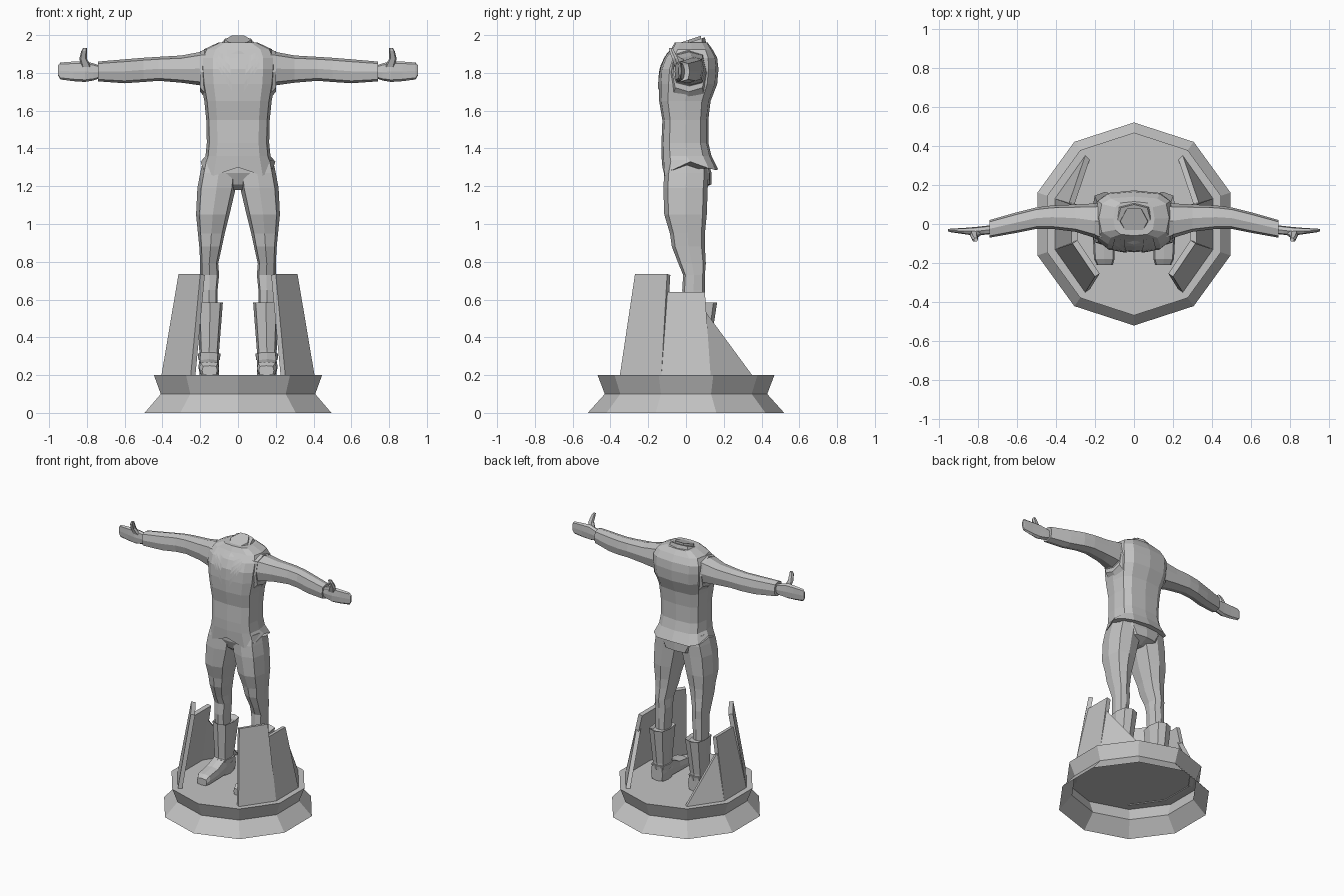
import bpy, bmesh, math
from mathutils import Vector

cube = bpy.data.objects.get("Cube")
if cube:
    bpy.data.objects.remove(cube, do_unlink=True)

grey = bpy.data.materials.new("stone grey")
grey.use_nodes = True
COLOUR = (0.55, 0.55, 0.55, 1)
grey.diffuse_color = COLOUR
grey.node_tree.nodes["Principled BSDF"].inputs["Base Color"].default_value = COLOUR


def finish(name, bm, mirror=False, recalc=True):
    if recalc:
        bmesh.ops.recalc_face_normals(bm, faces=bm.faces[:])
    mesh = bpy.data.meshes.new(name)
    bm.to_mesh(mesh)
    bm.free()
    mesh.materials.append(grey)
    obj = bpy.data.objects.new(name, mesh)
    bpy.context.collection.objects.link(obj)
    if mirror:
        mod = obj.modifiers.new("mirror", "MIRROR")
        mod.use_mirror_merge = False
    return obj


def loft(name, rows, axis="z", sides=8, power=0.65, mirror=False, edit=None, caps=(True, True)):
    """Skin rounded sections; each row is position, a min, a max, b min, b max."""
    bm = bmesh.new()
    rings = []
    for t, a0, a1, b0, b1 in rows:
        ring = []
        for i in range(sides):
            ang = math.tau * i / sides
            c, s = math.cos(ang), math.sin(ang)
            a = (a0 + a1) / 2 + (a1 - a0) / 2 * math.copysign(abs(c) ** power, c)
            b = (b0 + b1) / 2 + (b1 - b0) / 2 * math.copysign(abs(s) ** power, s)
            ring.append(bm.verts.new({"z": (a, b, t), "x": (t, a, b), "y": (a, t, b)}[axis]))
        rings.append(ring)
    for low, high in zip(rings, rings[1:]):
        for i in range(sides):
            j = (i + 1) % sides
            bm.faces.new((low[i], low[j], high[j], high[i]))
    if caps[0]:
        bm.faces.new(rings[0])
    if caps[1]:
        bm.faces.new(rings[-1])
    if edit:
        edit(rings)
    return finish(name, bm, mirror)


# Ten-sided plinth, open underneath
bm = bmesh.new()
rings = []
for r, z in ((0.52, 0), (0.43, 0.1), (0.468, 0.2)):
    rings.append([bm.verts.new((r * math.sin(math.tau * i / 10), r * math.cos(math.tau * i / 10), z))
                  for i in range(10)])
for low, high in zip(rings, rings[1:]):
    for i in range(10):
        bm.faces.new((low[i], low[i - 1], high[i - 1], high[i]))
bm.faces.new(rings[-1])
finish("plinth", bm)


# Leaning wall panels at each side
def panel(name, points):
    bm = bmesh.new()
    face = bm.faces.new([bm.verts.new(p) for p in points])
    face.normal_update()
    if face.normal.dot(Vector((points[0][0], points[0][1], 0))) < 0:
        face.normal_flip()
    obj = finish(name, bm, True, False)
    mod = obj.modifiers.new("thickness", "SOLIDIFY")
    mod.thickness, mod.offset = 0.03, -1


panel("front_wall", [(.405, -.13, .2), (.25, -.35, .2), (.2, -.27, .735), (.315, -.1, .735)])
panel("side_wall", [(.405, -.13, .2), (.405, .13, .2), (.32, .1, .64), (.32, -.1, .64)])
panel("rear_wall", [(.405, .13, .2), (.25, .35, .2), (.335, .1, .54)])

# Boots: shaft, ankle band and foot
loft("boot_shaft", [(.2, .1, .205, -.01, .125), (.33, .1, .205, -.01, .125),
                    (.585, .08, .215, -.03, .165), (.57, .1, .2, 0, .13)], mirror=True)
loft("ankle_band", [(.28, .095, .21, -.02, .13), (.315, .093, .212, -.02, .135)], mirror=True)
loft("boot_foot", [(-.21, .11, .19, .2, .25), (-.18, .1, .205, .2, .27), (-.08, .1, .21, .2, .285),
                   (.01, .1, .205, .2, .33), (.125, .105, .2, .2, .31)],
     axis="y", power=0.45, mirror=True)

# Legs and hips
loft("leg", [(.5, .11, .195, -.01, .1), (.65, .108, .197, -.02, .1), (.73, .1, .2, -.015, .1),
             (.79, .105, .2, -.04, .105), (.88, .085, .205, -.075, .1), (.95, .07, .212, -.085, .1),
             (1.05, .045, .222, -.115, .11), (1.19, .012, .215, -.12, .115),
             (1.27, .005, .2, -.115, .12), (1.34, 0, .185, -.1, .11)], mirror=True)
loft("hips", [(1.18, -.03, .03, -.05, .07), (1.21, -.12, .12, -.085, .135),
              (1.27, -.17, .17, -.11, .135), (1.36, -.165, .165, -.11, .11)], sides=12)


# Jacket torso with a pointed, flared hem
def shape_torso(rings):
    drops = {0: .045, 1: .01, 2: 0, 3: .005, 4: 0, 5: .01, 6: .045, 7: .0, 8: -.03, 9: .015, 10: -.03, 11: 0}
    for i, v in enumerate(rings[0]):
        v.co.z += drops[i]


torso = loft("jacket_torso", [
    (1.285, -.198, .198, -.125, .17), (1.36, -.172, .172, -.13, .135), (1.43, -.165, .165, -.13, .118),
    (1.55, -.168, .168, -.125, .118), (1.65, -.178, .178, -.142, .13), (1.74, -.195, .195, -.145, .165),
    (1.82, -.202, .202, -.14, .172), (1.88, -.202, .202, -.115, .165), (1.925, -.18, .18, -.08, .14),
    (1.96, -.105, .105, -.06, .115)], sides=12, power=0.6, edit=shape_torso)


# Collar and neck stump, sloping forward
def tilt(rings):
    for v in rings[-1]:
        v.co.z += (v.co.y - .09) * .33


loft("collar", [(1.9, -.12, .12, -.105, .12), (1.985, -.085, .085, -.07, .1)], edit=tilt)
loft("neck", [(1.92, -.08, .08, -.075, .09), (2.0, -.07, .07, -.06, .09)], sides=6, power=1, edit=tilt)

# Lapels laid over the chest
bm = bmesh.new()
bm.faces.new([bm.verts.new(p) for p in
              [(.03, -.3, 1.7), (.115, -.3, 1.84), (.1, -.3, 1.93), (.05, -.3, 1.93)]])
bmesh.ops.subdivide_edges(bm, edges=bm.edges[:], cuts=4, use_grid_fill=True)
lapel = finish("lapel", bm, True)
wrap = lapel.modifiers.new("lay on chest", "SHRINKWRAP")
wrap.target, wrap.wrap_method, wrap.offset = torso, "PROJECT", 0.006
wrap.use_project_y, wrap.use_positive_direction, wrap.use_negative_direction = True, True, True

# Sleeves, with an armhole flare hanging below the shoulder
loft("sleeve", [(.15, -.07, .1, 1.68, 1.92), (.205, -.07, .105, 1.735, 1.91), (.3, -.04, .1, 1.748, 1.892),
                (.42, -.025, .095, 1.758, 1.885), (.5, -.025, .085, 1.752, 1.88), (.6, -.045, .06, 1.745, 1.872),
                (.74, -.07, .02, 1.755, 1.86), (.735, -.05, 0, 1.775, 1.845)], axis="x", mirror=True)
loft("armhole", [(.16, -.09, .115, 1.65, 1.925), (.2, -.075, .105, 1.7, 1.915)], axis="x", mirror=True)

# Flat hands and raised thumbs
loft("hand", [(.72, -.05, -.005, 1.775, 1.835), (.765, -.055, -.01, 1.76, 1.85), (.81, -.06, -.015, 1.752, 1.862),
              (.87, -.052, -.02, 1.756, 1.86), (.94, -.042, -.024, 1.765, 1.855),
              (.952, -.037, -.027, 1.785, 1.84)], axis="x", mirror=True)
loft("thumb", [(1.83, .775, .83, -.06, -.025), (1.875, .8, .84, -.075, -.04),
               (1.915, .8, .83, -.09, -.06), (1.932, .8, .82, -.09, -.07)], sides=6, mirror=True)
